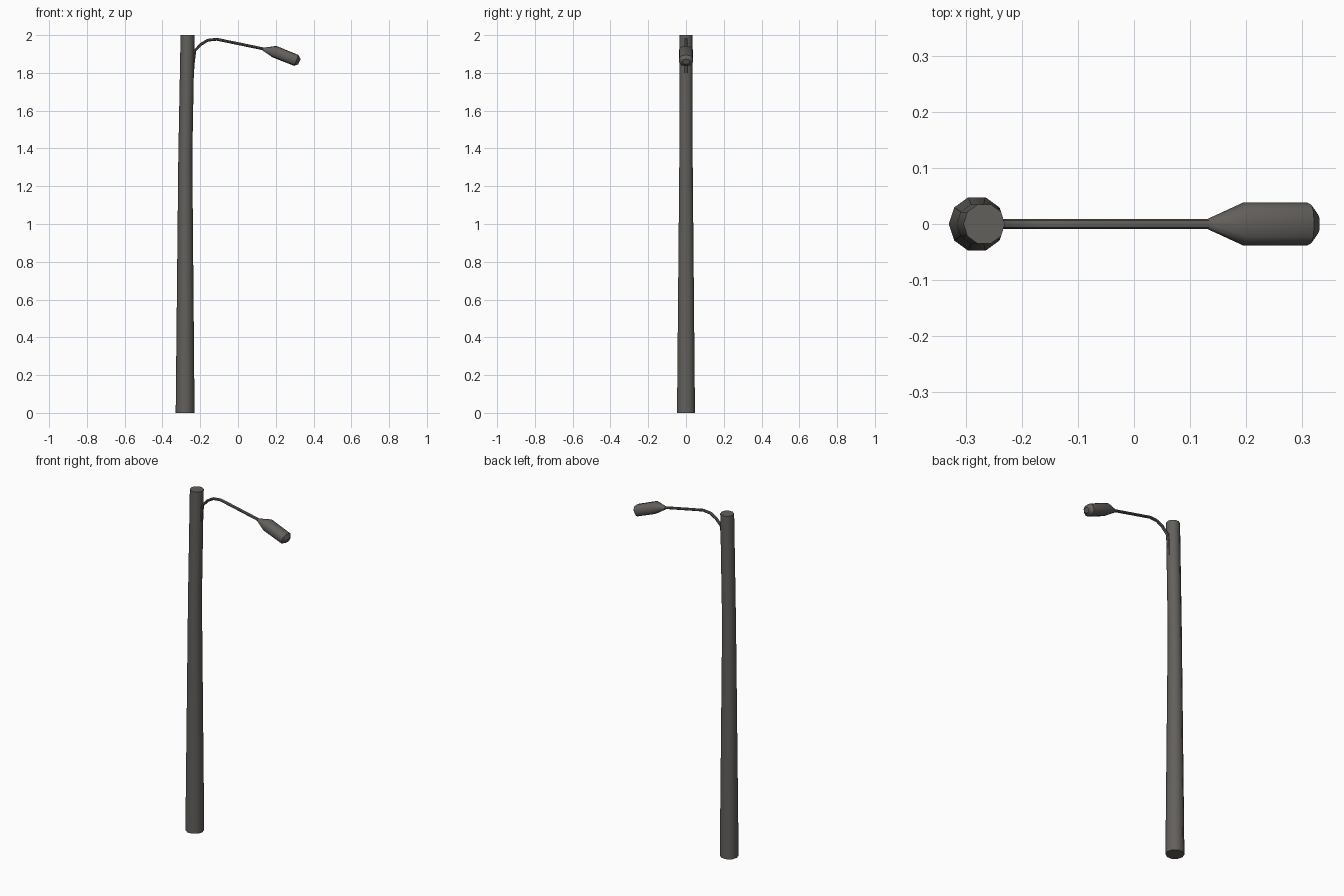
import bpy, bmesh, math
from mathutils import Vector

if "Cube" in bpy.data.objects:
    bpy.data.objects.remove(bpy.data.objects["Cube"])

metal = bpy.data.materials.new("dark_weathered_metal")
metal.diffuse_color = (0.124, 0.116, 0.107, 1)
metal.use_nodes = True
metal.node_tree.nodes["Principled BSDF"].inputs["Base Color"].default_value = metal.diffuse_color


def loft(name, rings, sides, level=False, box=1.0):
    """Loft rings (x, z, half_width_y, half_height) along a path in the xz plane; box < 1 squares the section."""
    def power(v):
        return math.copysign(abs(v) ** box, v) if abs(v) > 1e-6 else 0.0
    bm = bmesh.new()
    pts = [Vector((r[0], 0, r[1])) for r in rings]
    loops = []
    for i, (x, z, hw, hh) in enumerate(rings):
        ahead = pts[min(i + 1, len(pts) - 1)] - pts[i]
        behind = pts[i] - pts[max(i - 1, 0)]
        t = (ahead.normalized() + behind.normalized()).normalized()
        if level:
            t = Vector((0, 0, 1))
        n = Vector((-t.z, 0, t.x))
        loop = []
        for k in range(sides):
            a = 2 * math.pi * k / sides
            if level:
                p = pts[i] + n * hh * math.cos(a) + Vector((0, hw * math.sin(a), 0))
            else:
                p = pts[i] + n * hh * power(math.sin(a)) + Vector((0, hw * power(math.cos(a)), 0))
            loop.append(bm.verts.new(p))
        loops.append(loop)
    for a, b in zip(loops, loops[1:]):
        for k in range(sides):
            j = (k + 1) % sides
            bm.faces.new((a[k], a[j], b[j], b[k]))
    bm.faces.new(loops[0])
    bm.faces.new(loops[-1])
    bmesh.ops.recalc_face_normals(bm, faces=bm.faces)
    me = bpy.data.meshes.new(name)
    bm.to_mesh(me)
    bm.free()
    me.materials.append(metal)
    ob = bpy.data.objects.new(name, me)
    bpy.context.collection.objects.link(ob)
    bpy.ops.object.select_all(action='DESELECT')
    ob.select_set(True)
    bpy.context.view_layer.objects.active = ob
    bpy.ops.object.shade_smooth_by_angle(angle=math.radians(40))
    return ob


# Slightly bent, tapered ten-sided pole
loft("pole", [(-0.28, 0, 0.05, 0.05), (-0.279, 1.36, 0.037, 0.037),
              (-0.267, 2.0, 0.037, 0.037)], 10, level=True)

# Curved arm rising out of the pole
loft("arm", [(x, z, 0.009, 0.0075) for x, z in [
    (-0.243, 1.77), (-0.236, 1.86), (-0.228, 1.918), (-0.195, 1.952), (-0.16, 1.973),
    (-0.112, 1.978), (0.01, 1.953), (0.14, 1.926)]], 8)

# Lamp head: flared neck, squared body and blunt nose
loft("lamp_head", [(0.132, 1.926, 0.0095, 0.0078), (0.194, 1.912, 0.038, 0.032),
                   (0.309, 1.866, 0.038, 0.031), (0.325, 1.859, 0.018, 0.015)],
     12, box=0.75)
